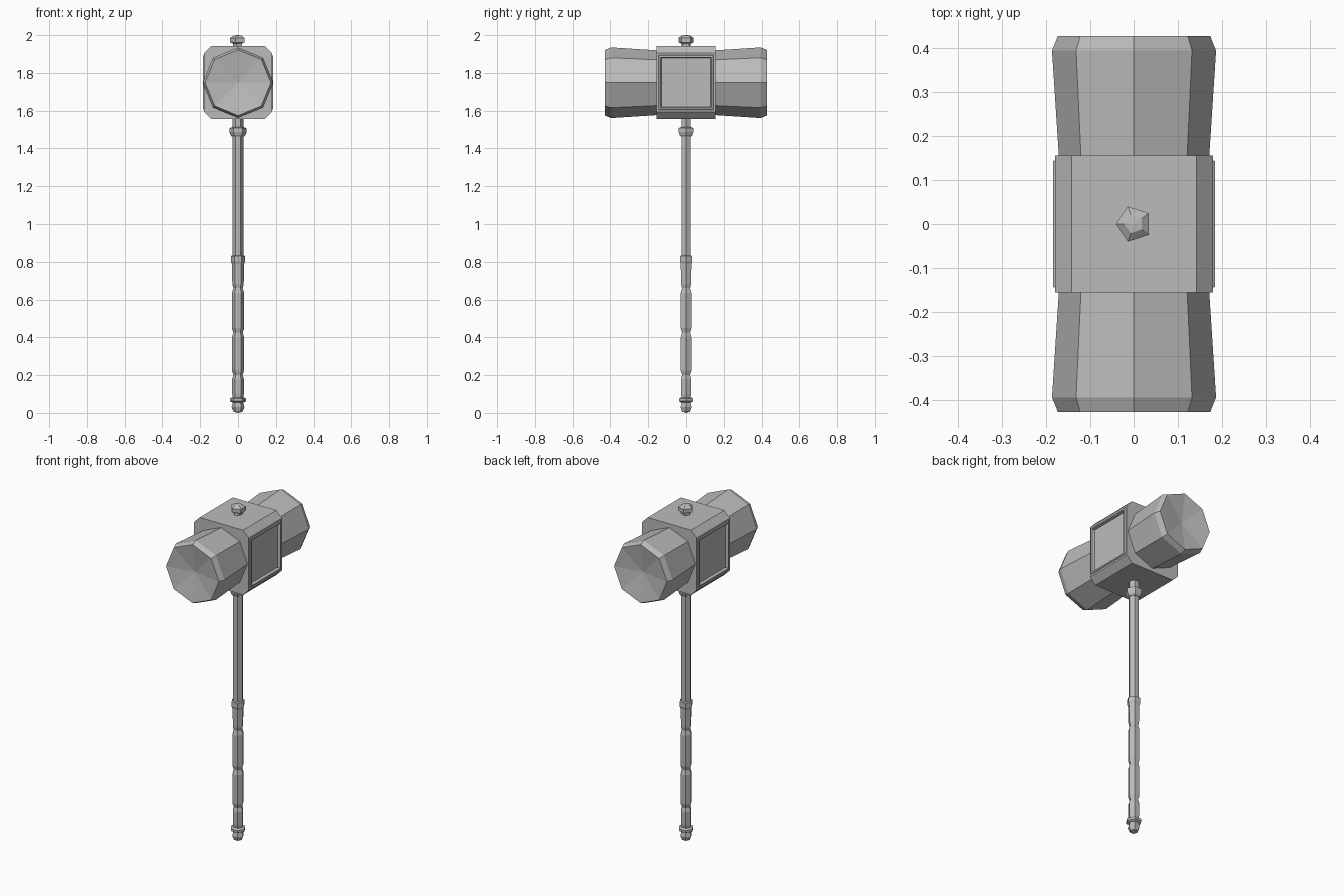
import bpy, bmesh, math
from mathutils import Matrix, Vector

cube = bpy.data.objects.get("Cube")
if cube:
    bpy.data.objects.remove(cube, do_unlink=True)

grey = bpy.data.materials.new("plain_grey")
grey.use_nodes = True
colour = (0.5, 0.5, 0.5, 1)
grey.diffuse_color = colour
grey.node_tree.nodes["Principled BSDF"].inputs["Base Color"].default_value = colour

HEAD_Z = 1.748


def finish(name, bm):
    bmesh.ops.recalc_face_normals(bm, faces=bm.faces)
    mesh = bpy.data.meshes.new(name)
    bm.to_mesh(mesh)
    bm.free()
    mesh.materials.append(grey)
    obj = bpy.data.objects.new(name, mesh)
    bpy.context.collection.objects.link(obj)
    return obj


def turned(name, profile, sides, start=0.0, matrix=Matrix()):
    """Faceted turned part from (radius, height) pairs; radius 0 makes a point."""
    bm = bmesh.new()
    rings = []
    for r, h in profile:
        if r == 0:
            rings.append([bm.verts.new((0, 0, h))] * sides)
        else:
            angles = [start + math.tau * i / sides for i in range(sides)]
            rings.append([bm.verts.new((r * math.cos(a), r * math.sin(a), h)) for a in angles])
    for low, high in zip(rings, rings[1:]):
        for i in range(sides):
            j = (i + 1) % sides
            corners = dict.fromkeys((low[i], low[j], high[j], high[i]))
            bm.faces.new(list(corners))
    for ring in (rings[0], rings[-1]):
        if ring[0] is not ring[1]:
            bm.faces.new(ring)
    bmesh.ops.transform(bm, matrix=matrix, verts=bm.verts)
    return finish(name, bm)


# Flared octagonal striking heads with a rim and a dished face
head_profile = [(0.168, 0.10), (0.187, 0.395), (0.174, 0.428), (0.161, 0.426), (0, 0.40)]
for name, turn in (("front_striker", 1), ("back_striker", -1)):
    place = Matrix.Translation((0, 0, HEAD_Z)) @ Matrix.Rotation(turn * math.pi / 2, 4, 'X')
    turned(name, head_profile, 8, 0, place)

# Central block with chamfered long edges and framed side panels
bm = bmesh.new()
bmesh.ops.create_cube(bm, size=1)
bmesh.ops.scale(bm, vec=(0.36, 0.312, 0.385), verts=bm.verts)
long_edges = [e for e in bm.edges if abs((e.verts[0].co - e.verts[1].co).y) > 0.1]
bmesh.ops.bevel(bm, geom=long_edges, offset=0.037, segments=1, affect='EDGES')
bm.normal_update()
panels = [f for f in bm.faces if abs(f.normal.x) > 0.9]
for thickness, depth in ((0.015, 0), (0.004, 0.005), (0.012, 0), (0.006, -0.016)):
    bmesh.ops.inset_individual(bm, faces=panels, thickness=thickness, depth=depth)
bmesh.ops.translate(bm, vec=Vector((0, 0, HEAD_Z + 0.001)), verts=bm.verts)
finish("hammer_block", bm)

# Five-sided cap knob
turned("top_knob", [(0.026, 1.93), (0.026, 1.955), (0.042, 1.962),
                    (0.042, 1.985), (0.022, 1.998), (0, 2.0)], 5, math.pi)

# Shaft and upper collar
turned("shaft", [(0.029, 0.80), (0.029, 1.57)], 6)
turned("upper_collar", [(0.032, 1.462), (0.040, 1.472), (0.046, 1.488),
                        (0.046, 1.508), (0.030, 1.513)], 6)

# Lumpy wrapped grip with pinched bands
grip = [(0.026, 0.07), (0.031, 0.10), (0.031, 0.18), (0.024, 0.20)]
for low, high in ((0.20, 0.425), (0.425, 0.66)):
    grip += [(0.033, low + 0.025), (0.033, high - 0.025), (0.025, high)]
grip += [(0.030, 0.68), (0.033, 0.79), (0.038, 0.802), (0.038, 0.83), (0.028, 0.834)]
turned("grip", grip, 6)

# Pommel ring and tip
turned("pommel_ring", [(0.032, 0.056), (0.043, 0.062), (0.043, 0.076), (0.032, 0.082)], 6)
turned("pommel_tip", [(0, 0), (0.024, 0.006), (0.034, 0.030), (0.026, 0.060)], 6)
